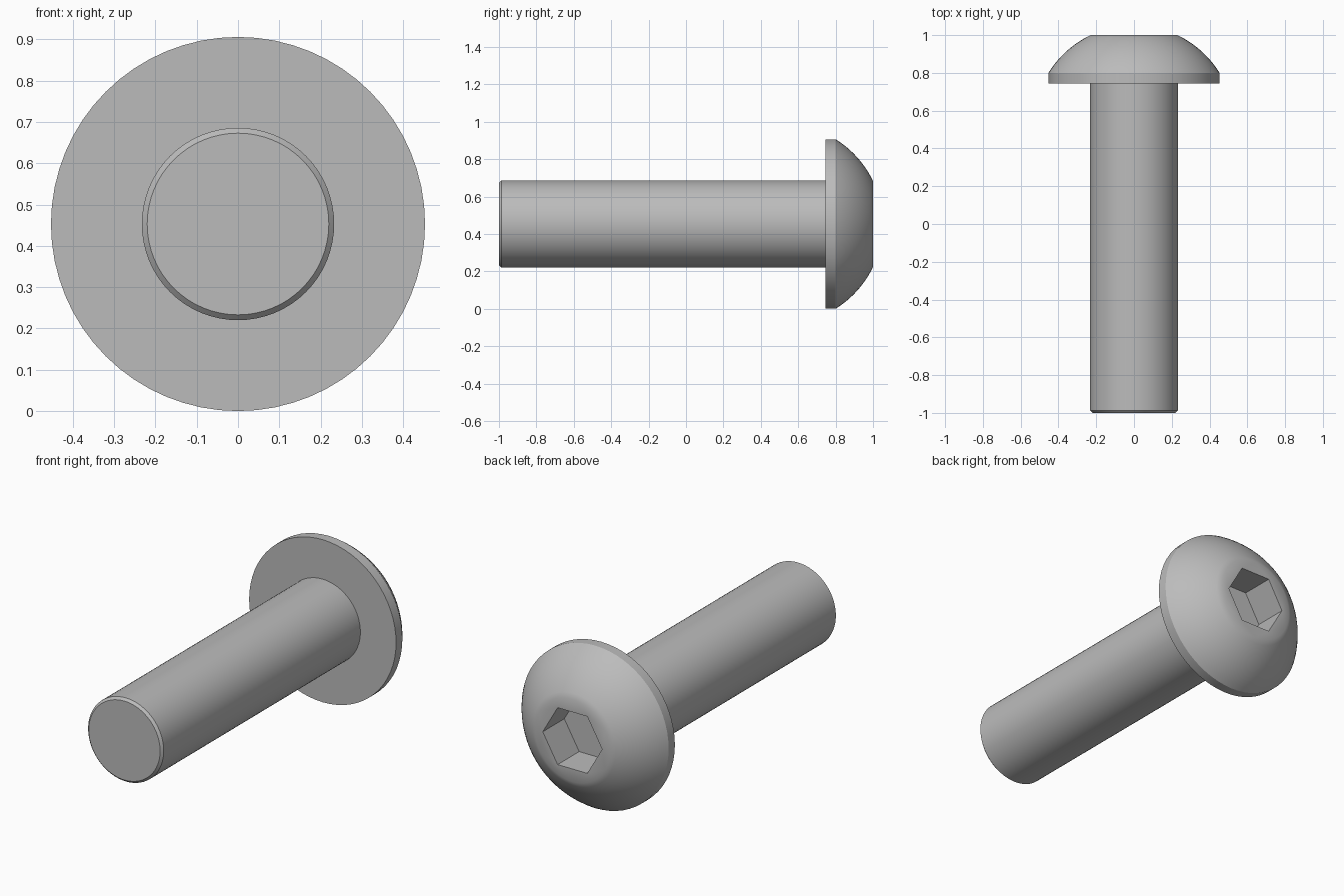
import bpy, bmesh, math
from mathutils import Vector

if "Cube" in bpy.data.objects:
    bpy.data.objects.remove(bpy.data.objects["Cube"], do_unlink=True)

SEGMENTS = 64
HEAD_R, SHAFT_R, FACE_R = 0.453, 0.233, 0.23
HEAD_BASE, RIM_TOP = 0.745, 0.80
HEX_R, HEX_DEPTH = 0.183, 0.19
CHAMFER = 0.013
AXIS_Z = HEAD_R

steel = bpy.data.materials.new("grey steel")
steel.use_nodes = True
grey = (0.5, 0.5, 0.5, 1)
steel.diffuse_color = grey
steel.node_tree.nodes["Principled BSDF"].inputs["Base Color"].default_value = grey


def ring(bm, radius, y, sides):
    """Circle of vertices around the bolt axis."""
    angles = [math.tau * i / sides for i in range(sides)]
    return [bm.verts.new((radius * math.cos(a), y, AXIS_Z + radius * math.sin(a))) for a in angles]


def skin(bm, rings):
    """Quads between successive rings."""
    for a, b in zip(rings, rings[1:]):
        n = len(a)
        for i in range(n):
            j = (i + 1) % n
            bm.faces.new((a[i], a[j], b[j], b[i]))


def finish(bm, name):
    bmesh.ops.recalc_face_normals(bm, faces=bm.faces)
    mesh = bpy.data.meshes.new(name)
    bm.to_mesh(mesh)
    bm.free()
    mesh.materials.append(steel)
    obj = bpy.data.objects.new(name, mesh)
    bpy.context.collection.objects.link(obj)
    bpy.ops.object.select_all(action='DESELECT')
    obj.select_set(True)
    bpy.context.view_layer.objects.active = obj
    bpy.ops.object.shade_smooth_by_angle(angle=math.radians(30))


# Shaft with a chamfered tip
bm = bmesh.new()
rings = [ring(bm, r, y, SEGMENTS) for r, y in
         ((SHAFT_R - CHAMFER, -1), (SHAFT_R, CHAMFER - 1), (SHAFT_R, HEAD_BASE + 0.01))]
skin(bm, rings)
bm.faces.new(rings[0])
bm.faces.new(rings[-1])
finish(bm, "shaft")

# Domed head: short straight rim, then a spherical arc up to the flat face
bm = bmesh.new()
centre = (1 + RIM_TOP) / 2 - (HEAD_R**2 - FACE_R**2) / (2 * (1 - RIM_TOP))
dome_r = math.hypot(HEAD_R, RIM_TOP - centre)
start = math.atan2(RIM_TOP - centre, HEAD_R)
end = math.atan2(1 - centre, FACE_R)
STEPS = 10
rings = [ring(bm, HEAD_R, HEAD_BASE, SEGMENTS)]
for i in range(STEPS + 1):
    a = start + (end - start) * i / STEPS
    rings.append(ring(bm, dome_r * math.cos(a), centre + dome_r * math.sin(a), SEGMENTS))
skin(bm, rings)
bm.faces.new(rings[0])

# Hexagonal socket sunk into the flat face
mouth = ring(bm, HEX_R, 1, 6)
floor = ring(bm, HEX_R, 1 - HEX_DEPTH, 6)
skin(bm, [mouth, floor])
bm.faces.new(floor)
border = [bm.edges.get((loop[i - 1], loop[i])) for loop in (rings[-1], mouth) for i in range(len(loop))]
bmesh.ops.triangle_fill(bm, edges=border, use_beauty=True, normal=Vector((0, 1, 0)))
finish(bm, "head")
